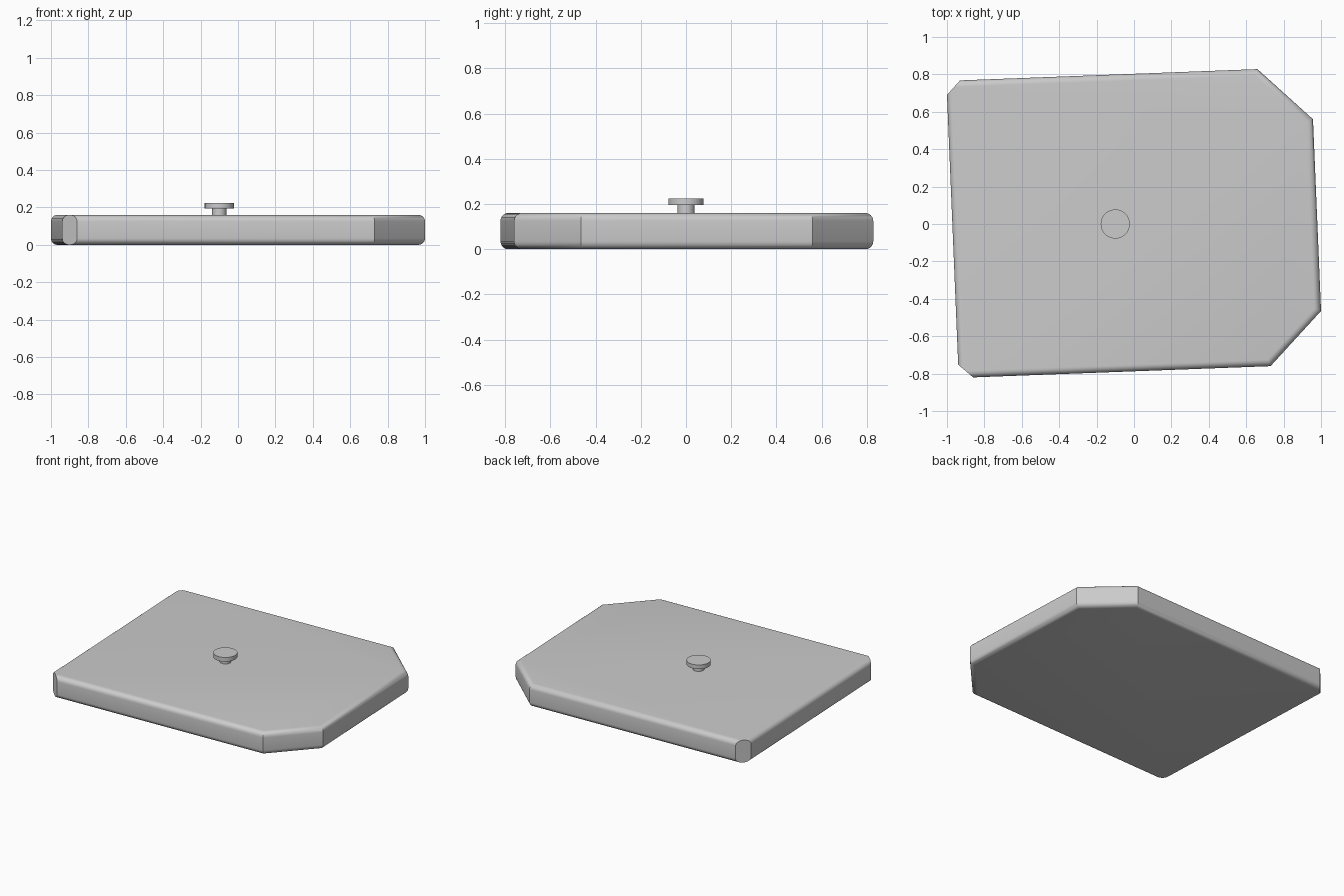
import bpy, bmesh
from mathutils import Vector

if "Cube" in bpy.data.objects:
    bpy.data.objects.remove(bpy.data.objects["Cube"])

HEIGHT = 0.16
FILLET = 0.035

grey = bpy.data.materials.new("light grey")
grey.use_nodes = True
grey.diffuse_color = (0.6, 0.6, 0.6, 1)
grey.node_tree.nodes["Principled BSDF"].inputs["Base Color"].default_value = (0.6, 0.6, 0.6, 1)


def finish(bm, name):
    mesh = bpy.data.meshes.new(name)
    bmesh.ops.recalc_face_normals(bm, faces=bm.faces)
    bm.to_mesh(mesh)
    bm.free()
    mesh.materials.append(grey)
    obj = bpy.data.objects.new(name, mesh)
    bpy.context.collection.objects.link(obj)
    bpy.ops.object.select_all(action="DESELECT")
    obj.select_set(True)
    bpy.context.view_layer.objects.active = obj
    bpy.ops.object.shade_smooth_by_angle(angle=0.5)
    return obj


# Slab: outline with two large corner facets, extruded and filleted top and bottom
outline = [(-0.937, -0.823), (0.73, -0.76), (1.0, -0.465),
           (0.957, 0.56), (0.66, 0.828), (-1.003, 0.765)]
bm = bmesh.new()
base = bm.faces.new([bm.verts.new((x, y, 0)) for x, y in outline])
ext = bmesh.ops.extrude_face_region(bm, geom=[base])
bmesh.ops.translate(bm, vec=(0, 0, HEIGHT),
                    verts=[g for g in ext["geom"] if isinstance(g, bmesh.types.BMVert)])
rims = [e for e in bm.edges if abs(e.verts[0].co.z - e.verts[1].co.z) < 1e-4]
bmesh.ops.bevel(bm, geom=rims, offset=FILLET, segments=6, profile=0.5, affect="EDGES")

# Small flat cuts through the two filleted corners on the right-hand side
for a, b in (((-0.94, -0.752), (-0.86, -0.82)), ((-0.93, 0.768), (-1.0, 0.69))):
    normal = Vector((b[1] - a[1], a[0] - b[0], 0))
    geom = bm.verts[:] + bm.edges[:] + bm.faces[:]
    cut = bmesh.ops.bisect_plane(bm, geom=geom, plane_co=(*a, 0), plane_no=normal,
                                 clear_outer=True)
    edges = [g for g in cut["geom_cut"] if isinstance(g, bmesh.types.BMEdge)]
    bmesh.ops.contextual_create(bm, geom=edges)
finish(bm, "slab")

# Knob on top: thin stem with a wider flat cap
for name, radius, low, high in (("knob_stem", 0.038, HEIGHT - 0.01, 0.2),
                                ("knob_cap", 0.078, 0.195, 0.225)):
    bm = bmesh.new()
    bmesh.ops.create_cone(bm, cap_ends=True, segments=48, radius1=radius,
                          radius2=radius, depth=high - low)
    bmesh.ops.translate(bm, vec=(-0.1, 0, (low + high) / 2), verts=bm.verts)
    finish(bm, name)
